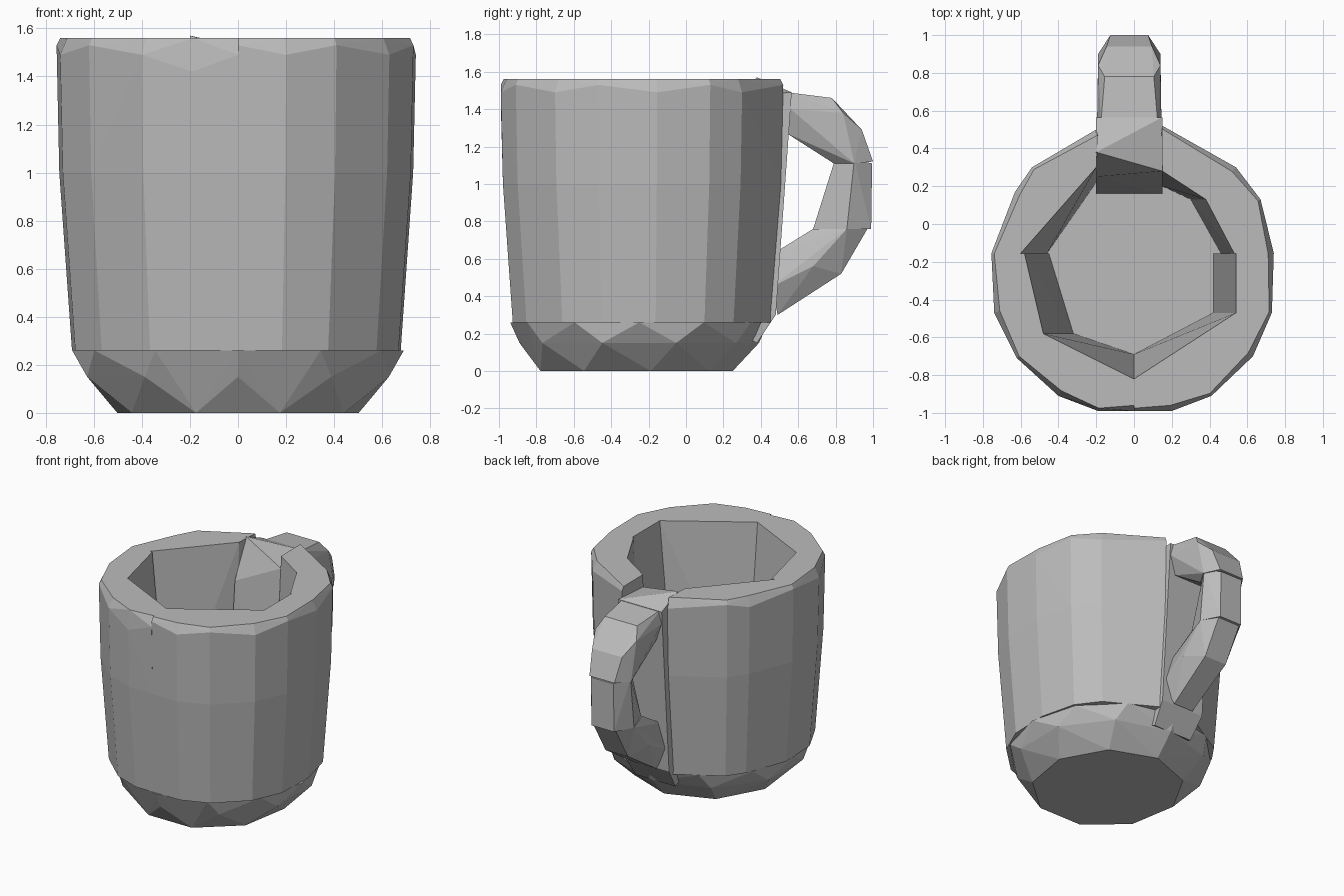
import bpy, bmesh
from math import cos, sin, tau

cube = bpy.data.objects.get("Cube")
if cube:
    bpy.data.objects.remove(cube)

clay = bpy.data.materials.new("plain grey")
clay.use_nodes = True
GREY = (0.5, 0.5, 0.5, 1)
clay.diffuse_color = GREY
clay.node_tree.nodes["Principled BSDF"].inputs["Base Color"].default_value = GREY

CENTRE_Y = -0.24


def hull(name, points):
    """One faceted convex block around the given points."""
    bm = bmesh.new()
    for p in points:
        bm.verts.new(p)
    bmesh.ops.remove_doubles(bm, verts=bm.verts[:], dist=0.001)
    result = bmesh.ops.convex_hull(bm, input=bm.verts[:])
    inside = {g for g in result["geom_interior"] if isinstance(g, bmesh.types.BMVert)}
    bmesh.ops.delete(bm, geom=list(inside), context="VERTS")
    bmesh.ops.recalc_face_normals(bm, faces=bm.faces[:])
    mesh = bpy.data.meshes.new(name)
    bm.to_mesh(mesh)
    bm.free()
    mesh.materials.append(clay)
    obj = bpy.data.objects.new(name, mesh)
    bpy.context.collection.objects.link(obj)
    return obj


def scaled(point, factor, z):
    """Point of the outline drawn in towards the mug axis at height z."""
    x, y = point
    return (x * factor, CENTRE_Y + (y - CENTRE_Y) * factor, z)


# Outer outline of the rim, anticlockwise from the front
outline = [(0, -.99), (.2, -.99), (.41, -.91), (.63, -.7), (.73, -.47),
           (.74, -.155), (.67, .13), (.54, .3), (.15, .52), (-.2, .5),
           (-.54, .3), (-.63, .17), (-.755, -.155), (-.74, -.47),
           (-.62, -.71), (-.4, -.91), (-.19, -.99)]

# Wall blocks: first and last outline corner, inner chord at rim and at floor
walls = {
    "wall_front_left": (0, 4, [(0, -.82), (.54, -.47)], [(0, -.69), (.42, -.47)]),
    "wall_left": (4, 5, [(.54, -.47), (.54, -.155)], [(.42, -.47), (.42, -.155)]),
    "wall_left_rear": (5, 6, [(.53, -.155), (.38, .13)], [(.46, -.155), (.3, .13)]),
    "wall_back_left": (6, 8, [(.38, .13), (.15, .28)], [(.3, .13), (.15, .2)]),
    "wall_back_right": (9, 12, [(-.2, .3), (-.6, -.155)], [(-.2, .22), (-.46, -.155)]),
    "wall_right": (12, 14, [(-.58, -.155), (-.48, -.58)], [(-.45, -.155), (-.32, -.58)]),
    "wall_front_right": (14, 17, [(-.48, -.58), (0, -.82)], [(-.32, -.58), (0, -.69)]),
}
for name, (first, last, rim, floor) in walls.items():
    points = [(x, y, 1.56) for x, y in rim] + [(x, y, .25) for x, y in floor]
    for i in range(first, last + 1):
        corner = outline[i % len(outline)]
        shoulder = 1.42 if i == 16 else 1.53 - .04 * (i % 2)
        points += [scaled(corner, .915, .26), scaled(corner, .985, 1),
                   scaled(corner, 1, shoulder)]
        points.append(scaled(corner, .96 if i % 2 else .98, 1.56))
    hull(name, points)


# Faceted base with a chamfered foot
def ring(count, rx, ry, y, z, turn=0):
    return [(rx * cos(tau * (i + turn) / count), y + ry * sin(tau * (i + turn) / count), z)
            for i in range(count)]


hull("base", ring(9, .51, .53, -.28, 0, .25)
     + ring(10, .66, .64, -.25, .15, .5)
     + ring(12, .69, .69, -.25, .26))

# Block in the back wall that carries the handle
LEFT, RIGHT = .15, -.2
collar = [(LEFT, .28, 1.47), (RIGHT, .38, 1.57), (LEFT, .27, 1.3), (RIGHT, .25, 1.3)]
for x in (LEFT, RIGHT):
    collar += [(x, .16, .25), (x, .565, 1.49), (x, .48, .3), (x * .9, .38, .15)]
hull("handle_collar", collar)


# Handle links: side profile as (y, z, half width)
MID = -.025
links = {
    "handle_top": [(.54, 1.49, .15), (.56, 1.4, .17), (.54, 1.27, .12),
                   (.78, 1.46, .13), (.84, 1.38, .165), (.94, 1.29, .12),
                   (1, 1.12, .1), (.9, 1.11, .165), (.79, 1.11, .1)],
    "handle_middle": [(.79, 1.11, .09), (.9, 1.13, .16), (.995, 1.11, .09),
                      (.99, .76, .09), (.86, .76, .16), (.68, .76, .09)],
    "handle_bottom": [(.68, .76, .1), (.86, .76, .16), (.97, .76, .09),
                      (.83, .52, .09), (.68, .56, .16), (.49, .3, .08),
                      (.46, .45, .15), (.47, .63, .1)],
}
for name, profile in links.items():
    hull(name, [(MID + side * w, y, z) for y, z, w in profile for side in (-1, 1)])
